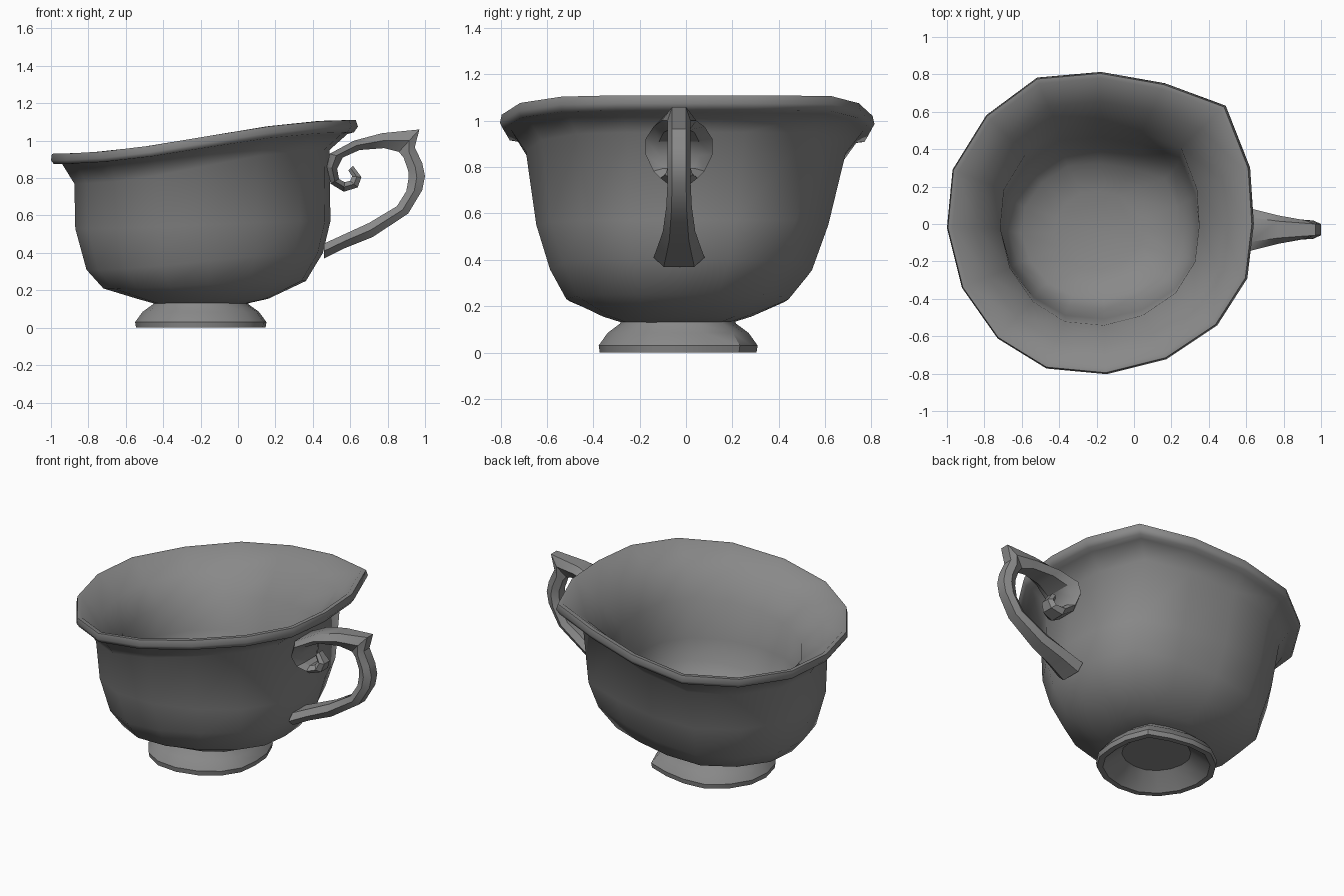
import bpy, bmesh, math

# shared 16-sided outline (rim seen from above), normalised to a unit shape
RIM = [(-1, -.02), (-.92, -.34), (-.73, -.61), (-.47, -.77), (-.15, -.80), (.17, -.72),
       (.44, -.54), (.60, -.29), (.635, 0), (.615, .30), (.485, .63), (.16, .75),
       (-.18, .81), (-.52, .78), (-.79, .58), (-.97, .29)]
UNIT = [((x + .185) / .815, y / .805) for x, y in RIM]

# dark grey glaze
GREY = bpy.data.materials.new("dark_grey")
GREY.diffuse_color = (.25, .25, .25, 1)


def loft(name, rings, angle):
    """Skin closed rings of equal size, cap both ends, smooth by angle."""
    bm = bmesh.new()
    loops = [[bm.verts.new(p) for p in r] for r in rings]
    n = len(rings[0])
    for a, b in zip(loops, loops[1:]):
        for i in range(n):
            j = (i + 1) % n
            bm.faces.new((a[i], a[j], b[j], b[i]))
    bm.faces.new(loops[0])
    bm.faces.new(loops[-1])
    bmesh.ops.recalc_face_normals(bm, faces=bm.faces)
    me = bpy.data.meshes.new(name)
    bm.to_mesh(me)
    bm.free()
    me.materials.append(GREY)
    ob = bpy.data.objects.new(name, me)
    bpy.context.collection.objects.link(ob)
    bpy.ops.object.select_all(action='DESELECT')
    bpy.context.view_layer.objects.active = ob
    ob.select_set(True)
    bpy.ops.object.shade_smooth_by_angle(angle=math.radians(angle))
    return ob


def ring(cx, cy, rx, ry, z, tilt=0):
    """Horizontal ring whose height sweeps up toward the handle by tilt."""
    return [(cx + u * rx, cy + v * ry, z + tilt * math.sin(math.pi / 2 * u))
            for u, v in UNIT]


# bowl: outside from base to lip, then back down the thick inside wall
BOWL = [(-.20, -.04, .25, .24, .13, 0), (-.19, -.04, .35, .32, .155, .0),
        (-.18, -.04, .54, .48, .23, .02), (-.18, -.025, .63, .565, .355, .045),
        (-.19, -.02, .68, .63, .55, .02), (-.195, -.005, .68, .69, .86, .09),
        (-.18, 0, .76, .76, .955, .08), (-.185, 0, .80, .795, .96, .085),
        (-.182, 0, .818, .808, .985, .09), (-.185, 0, .81, .80, 1.02, .09),
        (-.185, 0, .785, .775, 1.02, .09), (-.185, -.005, .66, .655, .91, .085),
        (-.185, -.01, .53, .535, .78, .06), (-.185, -.025, .525, .485, .565, .02),
        (-.18, -.03, .49, .425, .425, .035), (-.18, -.04, .42, .36, .345, .015),
        (-.19, -.04, .23, .21, .285, 0)]
loft("cup_bowl", [ring(*r) for r in BOWL], 65)

# foot: flared ring, hollow underneath
FOOT = [(.25, .14), (.255, .125), (.31, .085), (.35, .03), (.345, 0), (.31, 0), (.30, .01), (.20, .09)]
loft("foot", [ring(-.20, -.036, r, r * .98, z) for r, z in FOOT], 36)

# handle: one strap from scroll tip, around the curl, over the top, down to the bowl
# outer x, z, inner x, z, half width
STRAP = [(.615, .865, .59, .84, .03), (.66, .805, .61, .81, .045), (.64, .75, .60, .785, .06),
         (.565, .727, .57, .778, .08), (.495, .77, .54, .795, .11), (.475, .86, .53, .85, .145),
         (.49, .93, .56, .91, .145), (.62, 1.0, .65, .95, .11), (.77, 1.04, .78, .96, .075),
         (.97, 1.06, .86, .94, .05), (.945, .965, .885, .91, .05), (.985, .88, .91, .84, .05),
         (1.0, .81, .912, .80, .05), (.985, .735, .90, .73, .05), (.91, .61, .85, .65, .055),
         (.72, .485, .70, .56, .07), (.57, .425, .58, .505, .09), (.46, .37, .46, .45, .11)]


def strap_section(ox, oz, ix, iz, w):
    """Six-sided section with a ridge along the middle of each side."""
    cy, mx, mz = -.03, (ox + ix) / 2, (oz + iz) / 2
    return [(ox, cy - .6 * w, oz), (ox, cy + .6 * w, oz), (mx, cy + w, mz),
            (ix, cy + .6 * w, iz), (ix, cy - .6 * w, iz), (mx, cy - w, mz)]


loft("handle", [strap_section(*s) for s in STRAP], 30)
